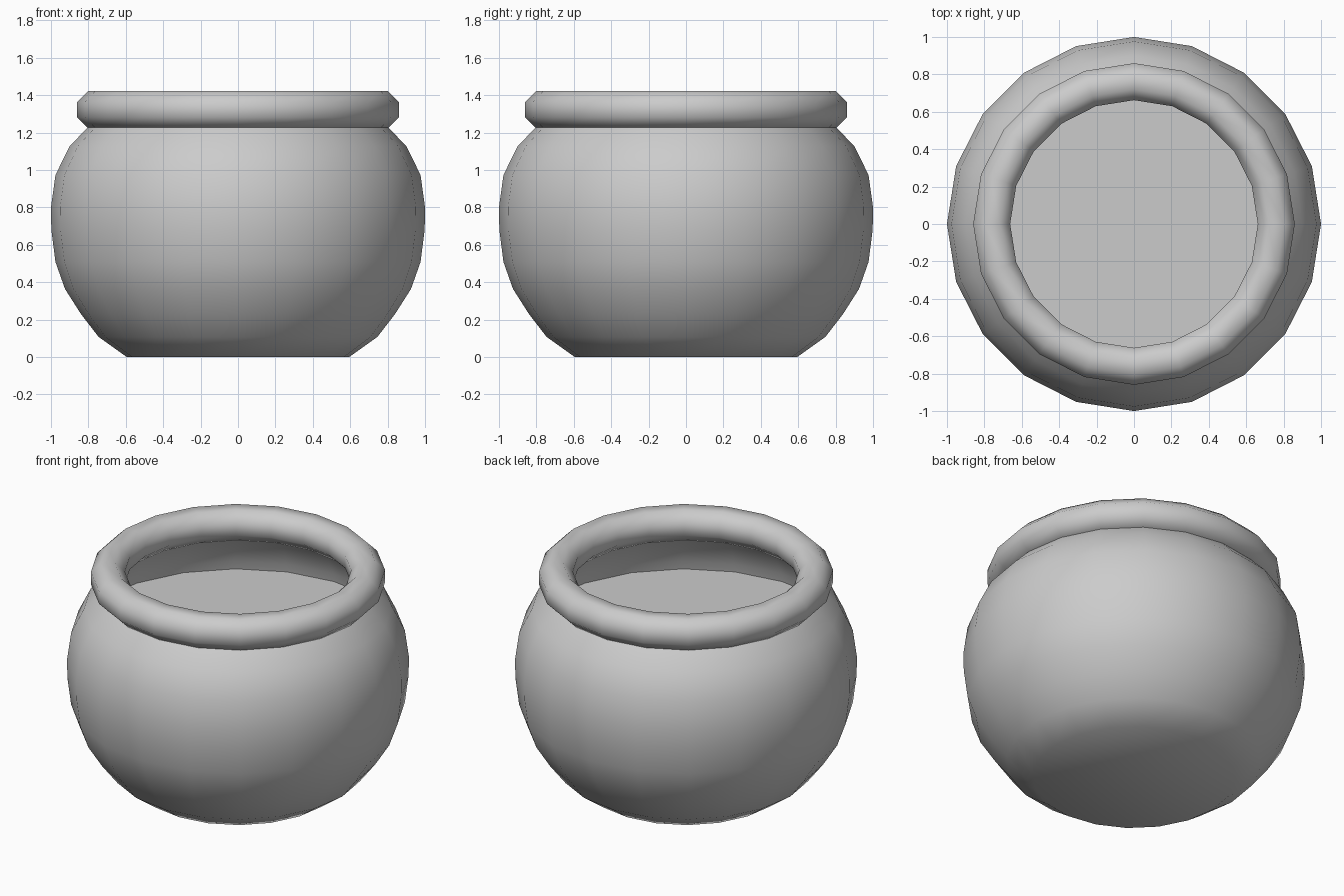
import bpy, bmesh
from math import cos, sin, pi

if "Cube" in bpy.data.objects:
    bpy.data.objects.remove(bpy.data.objects["Cube"])

SIDES = 20


def lathe(name, profile, closed=False, cap=False):
    """Revolve (radius, z) points around z; closed joins the profile ends."""
    bm = bmesh.new()
    rings = [[bm.verts.new((r * cos(2 * pi * i / SIDES), r * sin(2 * pi * i / SIDES), z))
              for i in range(SIDES)] for r, z in profile]
    pairs = list(zip(rings, rings[1:]))
    if closed:
        pairs.append((rings[-1], rings[0]))
    for a, b in pairs:
        for i in range(SIDES):
            j = (i + 1) % SIDES
            bm.faces.new((a[i], a[j], b[j], b[i]))
    if cap:
        bm.faces.new(rings[0][::-1])
    for f in bm.faces:
        f.smooth = True
    me = bpy.data.meshes.new(name)
    bm.to_mesh(me)
    bm.free()
    ob = bpy.data.objects.new(name, me)
    bpy.context.collection.objects.link(ob)
    return ob


# Round body with a flat closed base
lathe("pot_body", [(0.595, 0), (0.745, 0.107), (0.84, 0.23), (0.925, 0.364),
                   (0.976, 0.508), (0.998, 0.68), (1.0, 0.80), (0.976, 0.973),
                   (0.90, 1.128), (0.80, 1.23)], cap=True)

# Thick rolled rim with an octagonal section
R = 0.107
lathe("pot_rim", [(0.761 + R * cos(pi / 8 + k * pi / 4),
                   1.323 + R * sin(pi / 8 + k * pi / 4)) for k in range(8)], closed=True)

# Flat surface of the contents inside the pot
bpy.ops.mesh.primitive_circle_add(vertices=SIDES, radius=0.98, fill_type='NGON',
                                  location=(0, 0, 0.92), rotation=(0, 0, pi / 2))
bpy.context.object.name = "contents_surface"
